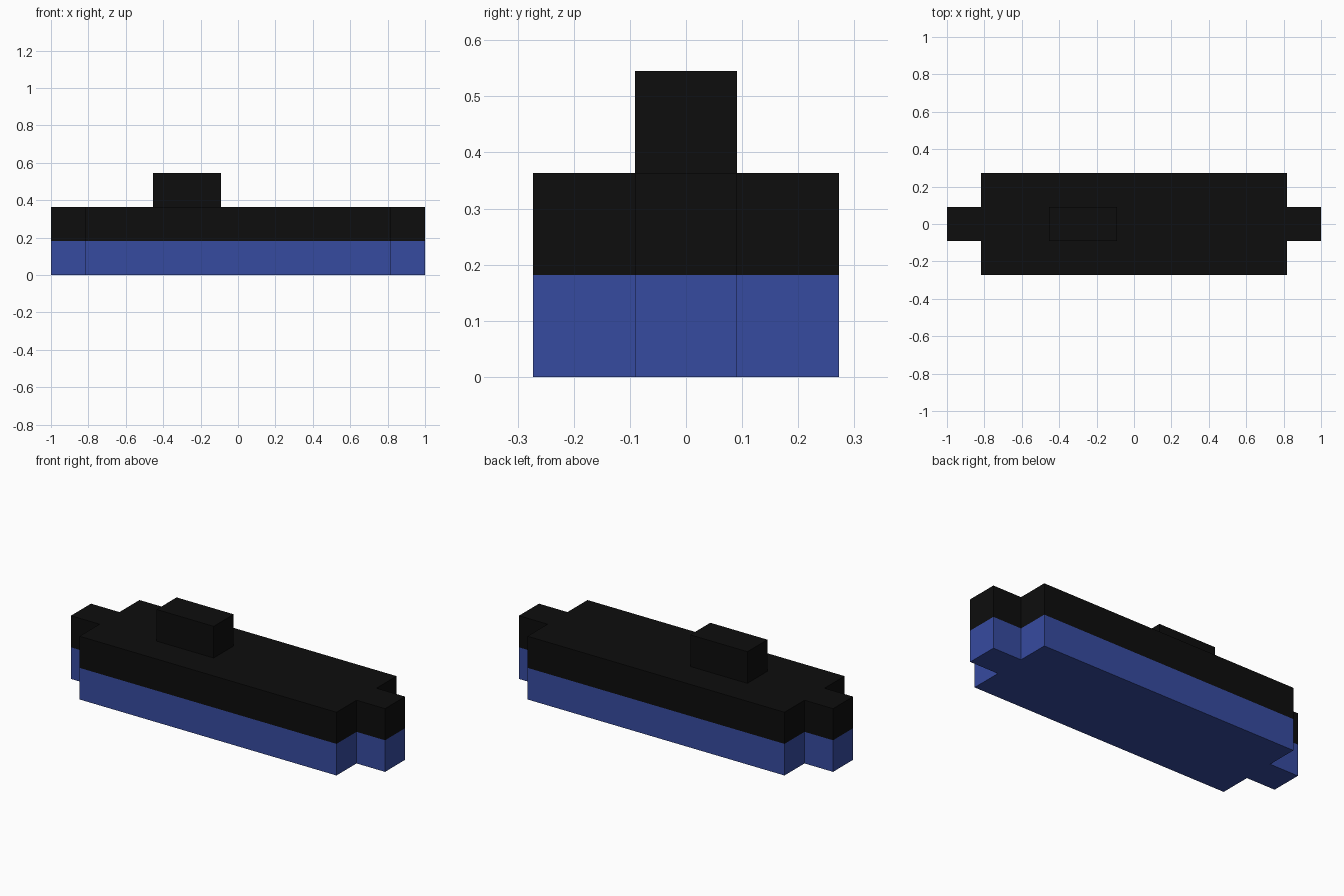
import bpy
import bmesh

if "Cube" in bpy.data.objects:
    bpy.data.objects.remove(bpy.data.objects["Cube"])

U = 2 / 11  # the whole model sits on an 11-unit grid


def material(name, color):
    m = bpy.data.materials.new(name)
    m.diffuse_color = (*color, 1)
    m.use_nodes = True
    m.node_tree.nodes["Principled BSDF"].inputs["Base Color"].default_value = m.diffuse_color
    return m


blue = material("blue", (0.037, 0.070, 0.352))
black = material("black", (0.004, 0.004, 0.004))


def prism(name, outline, z0, z1, mat):
    """Extrude an outline (in grid units) from z0 to z1."""
    bm = bmesh.new()
    face = bm.faces.new([bm.verts.new((x * U, y * U, z0 * U)) for x, y in outline])
    top = bmesh.ops.extrude_face_region(bm, geom=[face])["geom"]
    bmesh.ops.translate(bm, vec=(0, 0, (z1 - z0) * U),
                        verts=[g for g in top if isinstance(g, bmesh.types.BMVert)])
    bmesh.ops.recalc_face_normals(bm, faces=bm.faces)
    mesh = bpy.data.meshes.new(name)
    bm.to_mesh(mesh)
    bm.free()
    mesh.materials.append(mat)
    obj = bpy.data.objects.new(name, mesh)
    bpy.context.collection.objects.link(obj)
    return obj


# Long body outline with a narrow tab at each end
half = [(4.5, -1.5), (4.5, -0.5), (5.5, -0.5), (5.5, 0.5), (4.5, 0.5), (4.5, 1.5)]
body = half + [(-x, -y) for x, y in half]

# Lower and upper layers of the body
prism("lower_hull", body, 0, 1, blue)
prism("upper_hull", body, 1, 2, black)

# Raised block on top, left of centre
prism("top_block", [(-2.5, -0.5), (-0.5, -0.5), (-0.5, 0.5), (-2.5, 0.5)], 2, 3, black)
